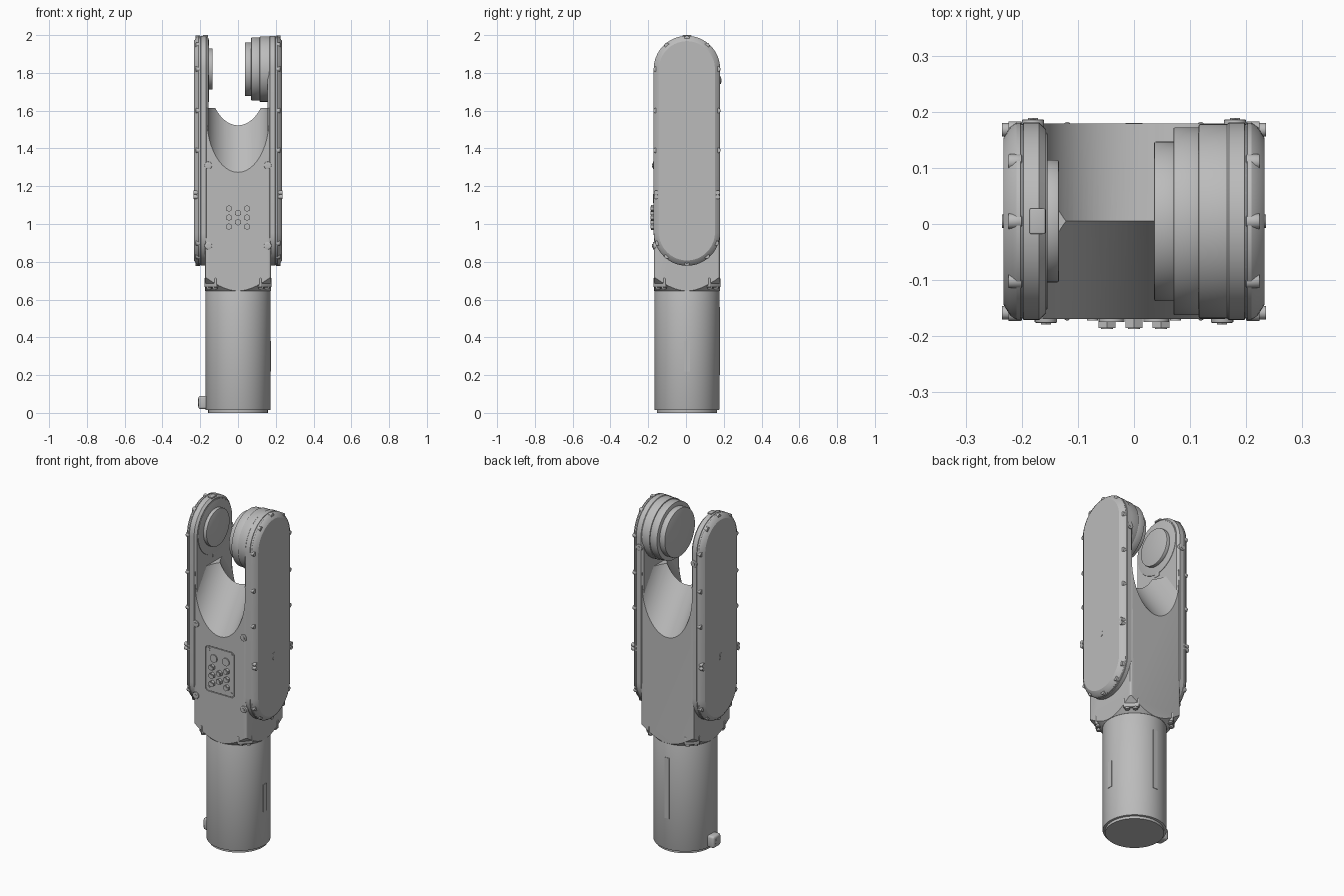
import bpy, bmesh, math
from mathutils import Vector, Matrix

if "Cube" in bpy.data.objects:
    bpy.data.objects.remove(bpy.data.objects["Cube"], do_unlink=True)

CY = 0.005              # depth centre of the link
TOP, LOW = 1.82, 0.955  # centres of the rounded arm ends
R = 0.176               # arm end radius


def material(name, c):
    m = bpy.data.materials.new(name)
    m.use_nodes = True
    m.diffuse_color = (c, c, c, 1)
    m.node_tree.nodes["Principled BSDF"].inputs["Base Color"].default_value = (c, c, c, 1)
    return m


GREY = material("light grey", 0.5)


def finish(bm, name):
    bmesh.ops.recalc_face_normals(bm, faces=bm.faces)
    me = bpy.data.meshes.new(name)
    bm.to_mesh(me)
    bm.free()
    ob = bpy.data.objects.new(name, me)
    bpy.context.scene.collection.objects.link(ob)
    me.materials.append(GREY)
    return ob


def rod(name, a, b, r, r2=None, sides=64, bevel=0):
    """Cylinder or cone from point a to point b."""
    a, b = Vector(a), Vector(b)
    d = b - a
    bm = bmesh.new()
    mat = Matrix.Translation((a + b) / 2) @ d.to_track_quat('Z', 'Y').to_matrix().to_4x4()
    bmesh.ops.create_cone(bm, cap_ends=True, segments=sides, radius1=r,
                          radius2=r if r2 is None else r2, depth=d.length, matrix=mat)
    if bevel:
        rim = [e for e in bm.edges if any(len(f.verts) > 4 for f in e.link_faces)]
        bmesh.ops.bevel(bm, geom=rim, offset=bevel, segments=2, affect='EDGES', profile=0.5)
    return finish(bm, name)


def box(name, centre, size, bevel=0, turn=0, axis=None):
    """Box, optionally with bevelled edges (only those along axis, if given)."""
    bm = bmesh.new()
    bmesh.ops.create_cube(bm, size=1)
    bmesh.ops.scale(bm, vec=size, verts=bm.verts)
    if bevel:
        edges = [e for e in bm.edges if axis is None or
                 abs((e.verts[0].co - e.verts[1].co).normalized()[axis]) > 0.9]
        bmesh.ops.bevel(bm, geom=edges, offset=bevel, segments=3, affect='EDGES', profile=0.5)
    bm.transform(Matrix.Translation(centre) @ Matrix.Rotation(turn, 4, 'Z'))
    return finish(bm, name)


def boolean(ob, tool, operation):
    mod = ob.modifiers.new("cut", 'BOOLEAN')
    mod.object, mod.operation, mod.solver = tool, operation, 'EXACT'
    bpy.context.view_layer.objects.active = ob
    bpy.ops.object.modifier_apply(modifier=mod.name)
    bpy.data.objects.remove(tool, do_unlink=True)


def rim_point(t, inset):
    """Point on the upper or lower rounded end at angle t from +y."""
    return (CY + (R - inset) * math.cos(t),
            (TOP if math.sin(t) >= 0 else LOW) + (R - inset) * math.sin(t))


def arm(name, side):
    """Long rounded side arm lofted along x with a seam and a chamfered cover."""
    sections = [(.157, .012), (.169, 0), (.197, 0), (.198, .003), (.201, .003),
                (.202, 0), (.209, 0), (.221, .008), (.233, .028)]
    n = 32
    angles = [math.pi * i / n for i in range(n + 1)]
    angles += [-math.pi + a + 1e-6 for a in angles[:-1]] + [-1e-6]
    bm = bmesh.new()
    rings = [[bm.verts.new((side * x, *rim_point(t, inset))) for t in angles]
             for x, inset in sections]
    for a, b in zip(rings, rings[1:]):
        for i in range(len(a)):
            j = (i + 1) % len(a)
            bm.faces.new((a[i], a[j], b[j], b[i]))
    bm.faces.new(rings[0])
    bm.faces.new(rings[-1])
    return finish(bm, name)


# Central body: box with a funnel bottom and a saddle scooped from front and back
body = box("central_body", (0, CY, 1.13), (.348, .348, .97), .012, axis=2)
boolean(body, rod("funnel", (0, CY, .64), (0, CY, 2), .168, 1.5, 96), 'INTERSECT')
slope = math.radians(55)
for s in (-1, 1):
    way = Vector((0, s * math.cos(slope), -math.sin(slope)))
    hub = Vector((0, CY, 1.81))
    boolean(body, rod("scoop", hub - way * .5, hub + way * .8, .165, sides=96), 'DIFFERENCE')

# Lower tube, base lip and side connector
rod("lower_tube", (0, CY, .015), (0, CY, .72), .172, sides=96, bevel=.004)
rod("base_lip", (0, CY, 0), (0, CY, .03), .158, sides=96)
box("base_connector", (-.185, CY, .055), (.05, .07, .07), .012)
rod("connector_stud", (-.18, CY, .055), (-.212, CY, .055), .02, sides=24)
box("side_label", (.171, CY, .3), (.008, .03, .16))
box("rear_label", (0, CY + .171, .38), (.03, .008, .36))

# Corner clamps under the body
for sx in (-1, 1):
    for sy in (-1, 1):
        out = Vector((sx, sy, 0)).normalized()
        tang = Vector((-out.y, out.x, 0))
        base = Vector((0, CY, 0))
        box("corner_clamp", base + out * .186 + Vector((0, 0, .69)), (.05, .085, .05), .005,
            math.atan2(sy, sx))
        for k in (-.022, .022):
            p = base + out * .195 + tang * k
            rod("clamp_screw", p + Vector((0, 0, .68)), p + Vector((0, 0, .655)), .013, sides=16)

# Side arms with their rim screws
for side, word in ((-1, "right"), (1, "left")):
    arm(word + "_arm", side)
    spots = [rim_point(math.radians(d), .012) for d in (50, 90, 130, -20, -50, -90, -130, -160)]
    spots += [(CY + s * (R - .012), z) for s in (-1, 1) for z in (1.82, 1.6, 1.39)]
    for y, z in spots:
        rod("cover_screw", (side * .2, y, z), (side * .224, y, z), .014, sides=16, bevel=.002)
    for y in (CY - R + .013, CY, CY + R - .013):
        for dz in (-.011, .011):
            rod("cover_pin", (side * .2, y, 1.155 + dz), (side * .235, y, 1.155 + dz), .012, sides=16)

# Joint drive on the left arm, bearing disc on the right arm
for name, a, b, r in (("drive_housing", .115, .215, .173), ("drive_ring", .07, .12, .167),
                      ("drive_flange", .036, .08, .142), ("bearing_plate", -.154, -.17, .158),
                      ("bearing_disc", -.134, -.16, .109)):
    rod(name, (a, CY, TOP), (b, CY, TOP), r, sides=96, bevel=.003)
box("bearing_key", (-.159, CY, TOP - .16), (.01, .04, .03), .004)
box("top_plate", (-.172, CY, TOP + R - .001), (.028, .046, .01), .003)
for dy in (-.012, .012):
    rod("top_pin", (-.172, CY + dy, 1.99), (-.172, CY + dy, 2), .007, sides=16)

# Front and rear body screws, with a raised washer and a socket head
FRONT, BACK = CY - .174, CY + .174
for s in (-1, 1):
    for x, z, y, d in ((.157, 1.31, FRONT, -1), (.157, .885, FRONT, -1), (.18, 1.76, BACK, 1)):
        rod("body_screw", (s * x, y - d * .02, z), (s * x, y + d * .007, z), .02, sides=24, bevel=.002)
        rod("screw_head", (s * x, y, z), (s * x, y + d * .01, z), .01, sides=6)

# Front connector panel: recessed seat, plate, ports and screws
seat = box("seat", (0, FRONT, 1.067), (.192, .012, .27), .02, axis=1)
boolean(body, seat, 'DIFFERENCE')
box("panel_plate", (0, FRONT + .004, 1.067), (.184, .008, .262), .018, axis=1)
for s in (-1, 1):
    rod("large_port", (s * .04, FRONT + .005, 1.135), (s * .04, FRONT - .006, 1.135), .023, sides=24)
    for z in (.953, 1.182):
        rod("panel_screw", (s * .074, FRONT + .005, z), (s * .074, FRONT - .003, z), .01, sides=16)
for x, z in [(s * .048, z) for s in (-1, 1) for z in (1.082, 1.034, .986)] + [(0, 1.058), (0, 1.01)]:
    rod("small_port", (x, FRONT + .005, z), (x, FRONT - .016, z), .0175, sides=6)
    rod("port_core", (x, FRONT, z), (x, FRONT - .0185, z), .011, sides=16)

# Smooth the curved faces and keep the edges crisp
bpy.ops.object.select_all(action='DESELECT')
for ob in bpy.context.scene.objects:
    if ob.type == 'MESH':
        ob.select_set(True)
        bpy.context.view_layer.objects.active = ob
bpy.ops.object.shade_smooth_by_angle(angle=math.radians(30))
